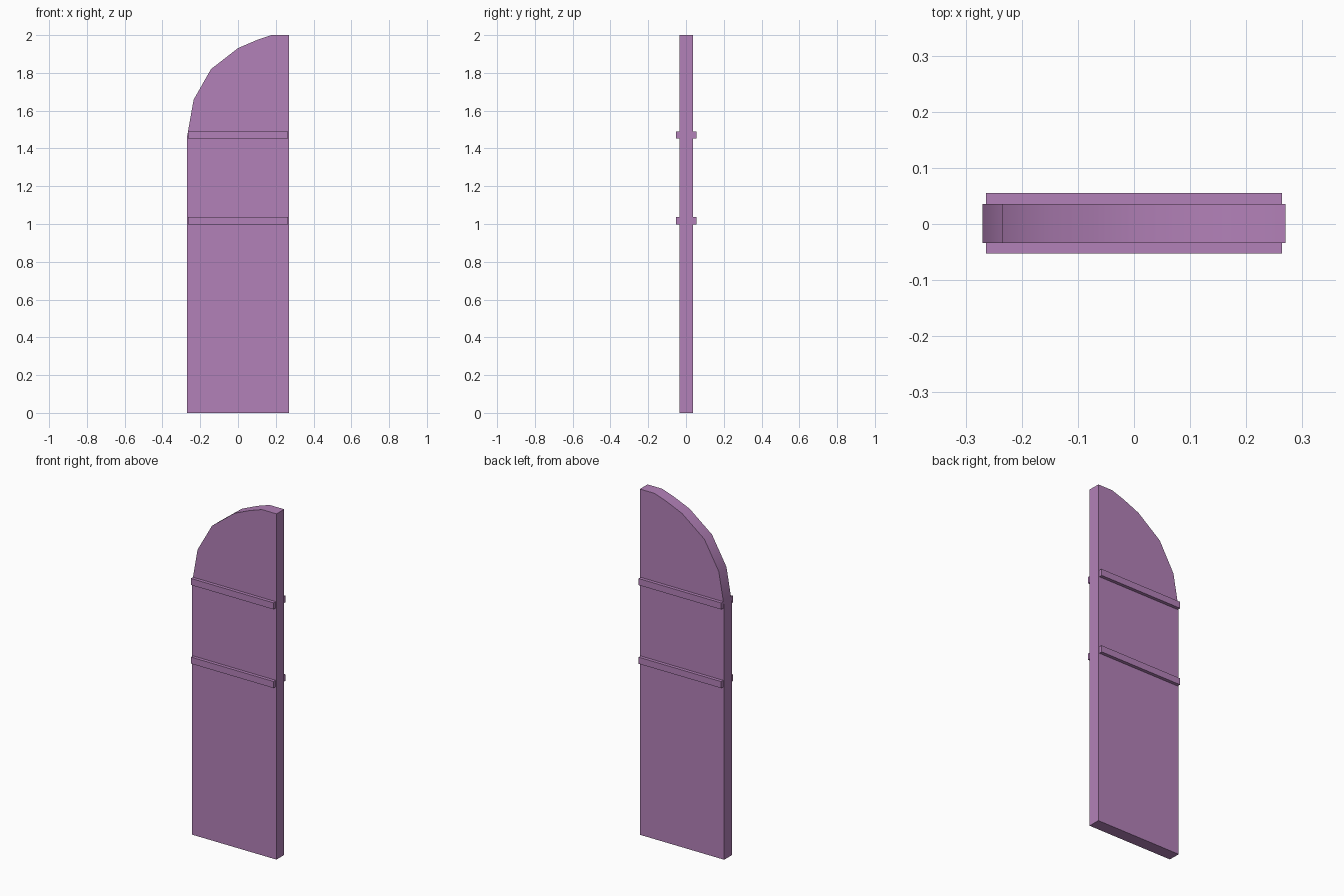
import bpy
import bmesh
import math

if "Cube" in bpy.data.objects:
    bpy.data.objects.remove(bpy.data.objects["Cube"])

mat = bpy.data.materials.new("purple_paint")
mat.diffuse_color = (0.45, 0.22, 0.48, 1)
mat.use_nodes = True
mat.node_tree.nodes["Principled BSDF"].inputs["Base Color"].default_value = mat.diffuse_color


def finish(bm, name):
    bmesh.ops.recalc_face_normals(bm, faces=bm.faces)
    mesh = bpy.data.meshes.new(name)
    bm.to_mesh(mesh)
    bm.free()
    mesh.materials.append(mat)
    obj = bpy.data.objects.new(name, mesh)
    bpy.context.collection.objects.link(obj)
    return obj


def extrude_profile(name, points, y0, y1):
    bm = bmesh.new()
    face = bm.faces.new([bm.verts.new((x, y0, z)) for x, z in points])
    ext = bmesh.ops.extrude_face_region(bm, geom=[face])
    verts = [g for g in ext["geom"] if isinstance(g, bmesh.types.BMVert)]
    bmesh.ops.translate(bm, verts=verts, vec=(0, y1 - y0, 0))
    return finish(bm, name)


# Gate leaf: flat board with a half-arch top
PANEL_FRONT, PANEL_BACK = -0.034, 0.036
profile = [(-0.27, 0), (0.27, 0), (0.27, 2.0), (0.177, 2.0), (0.1, 1.974),
           (0, 1.931), (-0.143, 1.82), (-0.235, 1.658), (-0.27, 1.46)]
panel = extrude_profile("door_panel", profile, PANEL_FRONT, PANEL_BACK)
bpy.context.view_layer.objects.active = panel
panel.select_set(True)
bpy.ops.object.shade_smooth_by_angle(angle=math.radians(30))

# Two horizontal battens on each face
for label, z0, z1 in (("lower", 0.998, 1.036), ("upper", 1.453, 1.491)):
    bar = [(-0.264, z0), (0.264, z0), (0.264, z1), (-0.264, z1)]
    extrude_profile(label + "_front_batten", bar, -0.053, PANEL_FRONT)
    extrude_profile(label + "_back_batten", bar, PANEL_BACK, 0.055)
